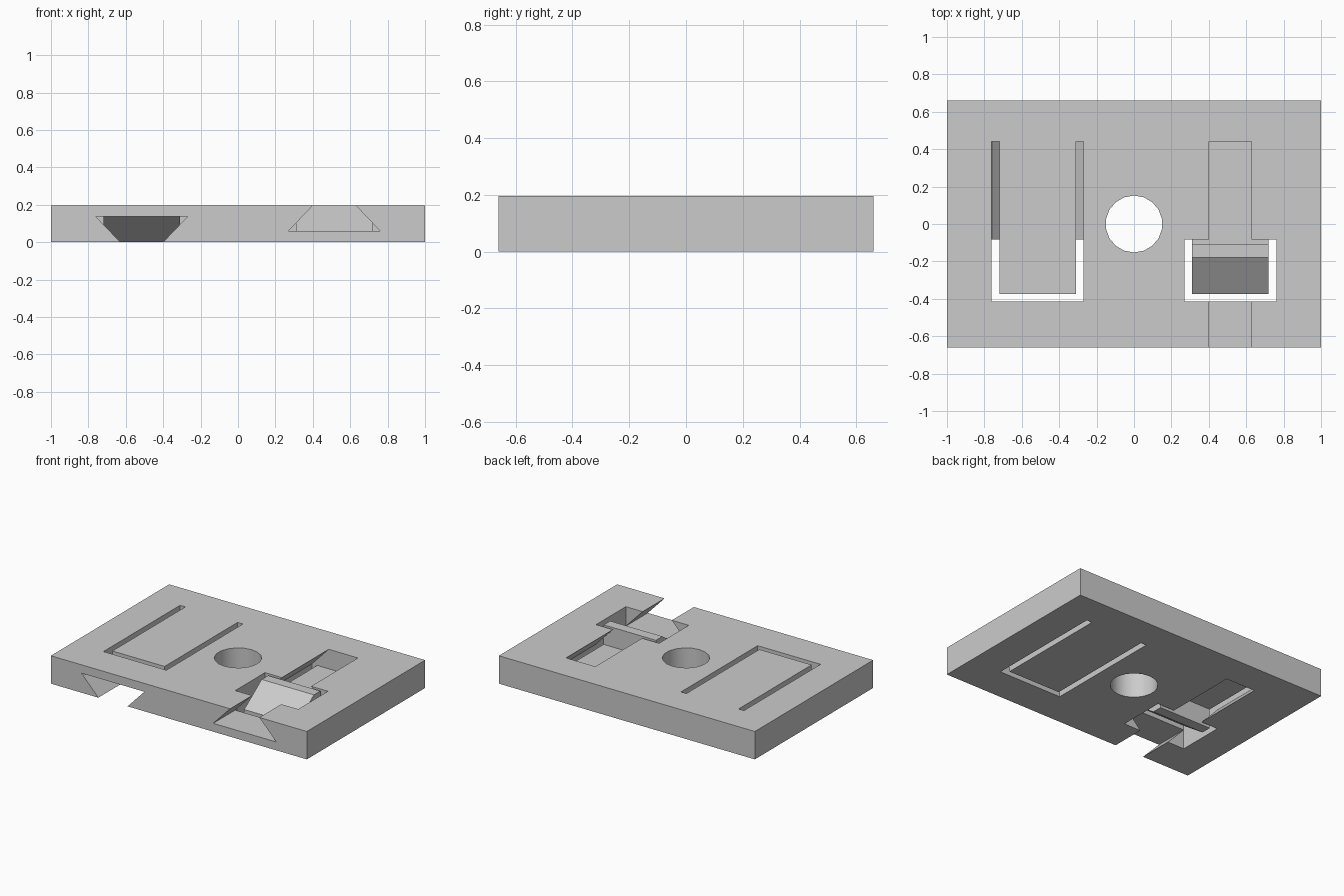
import bpy
import bmesh
import math

cube = bpy.data.objects.get("Cube")
if cube:
    bpy.data.objects.remove(cube, do_unlink=True)

HEIGHT, DEPTH = 0.197, 1.32
FLOOR = 0.059          # tongue thickness, also the channel floor
CENTRE = 0.515         # x of each clip
WIDE, NARROW, TONGUE = 0.246, 0.114, 0.204   # half widths
FRONT, TIP, BACK, ROOT = -0.415, -0.375, -0.083, 0.44

grey = bpy.data.materials.new("plain grey")
grey.use_nodes = True
grey.diffuse_color = (0.6, 0.6, 0.6, 1)
grey.node_tree.nodes["Principled BSDF"].inputs["Base Color"].default_value = (0.6, 0.6, 0.6, 1)


def prism(name, profile, place, start, end):
    """Extrude a 2D profile; place(u, v, w) turns it into a 3D point."""
    bm = bmesh.new()
    ends = [[bm.verts.new(place(u, v, w)) for u, v in profile] for w in (start, end)]
    for ring in ends:
        bm.faces.new(ring)
    for i in range(len(profile)):
        j = (i + 1) % len(profile)
        bm.faces.new((ends[0][i], ends[0][j], ends[1][j], ends[1][i]))
    bmesh.ops.recalc_face_normals(bm, faces=bm.faces)
    mesh = bpy.data.meshes.new(name)
    bm.to_mesh(mesh)
    bm.free()
    mesh.materials.append(grey)
    obj = bpy.data.objects.new(name, mesh)
    bpy.context.collection.objects.link(obj)
    return obj


def box(name, x0, x1, y0, y1, z0, z1):
    return prism(name, [(x0, y0), (x1, y0), (x1, y1), (x0, y1)],
                 lambda u, v, w: (u, v, w), z0, z1)


def combine(target, tool, operation):
    mod = target.modifiers.new(operation.lower(), 'BOOLEAN')
    mod.operation, mod.object, mod.solver = operation, tool, 'EXACT'
    bpy.context.view_layer.objects.active = target
    bpy.ops.object.modifier_apply(modifier=mod.name)
    bpy.data.objects.remove(tool, do_unlink=True)


# Base plate with the round centre hole
plate = box("base_plate", -1, 1, -DEPTH / 2, DEPTH / 2, 0, HEIGHT)
SIDES = 18
ring = [(0.152 * math.sin(math.tau * i / SIDES), 0.152 * math.cos(math.tau * i / SIDES))
        for i in range(SIDES)]
combine(plate, prism("hole_cutter", ring, lambda u, v, w: (u, v, w), -1, 1), 'DIFFERENCE')


def flip(obj, turned):
    """Move a part to its clip; the second clip is turned upside down."""
    for v in obj.data.vertices:
        x, y, z = v.co
        x += CENTRE
        v.co = (-x, y, HEIGHT - z) if turned else (x, y, z)
    return obj


for turned in (False, True):
    # Dovetail channel running in from the front edge
    dovetail = [(-WIDE, FLOOR), (WIDE, FLOOR), (NARROW, HEIGHT), (NARROW, 1),
                (-NARROW, 1), (-NARROW, HEIGHT)]
    cutters = [
        prism("channel_cutter", dovetail, lambda u, v, w: (u, w, v), -1, ROOT),
        # Window above the latch
        box("window_cutter", -WIDE, WIDE, FRONT, BACK, FLOOR, 1),
        # U-shaped slot freeing the tongue
        box("slot_cutter", -WIDE, -TONGUE, FRONT, ROOT, -1, FLOOR + 0.0005),
        box("slot_cutter", TONGUE, WIDE, FRONT, ROOT, -1, FLOOR + 0.0005),
        box("slot_cutter", -WIDE, WIDE, FRONT, TIP, -1, FLOOR + 0.0005),
    ]
    for cutter in cutters:
        combine(plate, flip(cutter, turned), 'DIFFERENCE')

    # Ramped latch hook on the tongue
    ramp = [(TIP, FLOOR), (-0.18, HEIGHT), (-0.108, HEIGHT), (-0.108, FLOOR)]
    hook = prism("latch_hook", ramp, lambda u, v, w: (w, u, v), -TONGUE, TONGUE)
    combine(plate, flip(hook, turned), 'UNION')

# Smooth the hole wall, keep the hard edges
bpy.ops.object.select_all(action='DESELECT')
plate.select_set(True)
bpy.context.view_layer.objects.active = plate
bpy.ops.object.shade_smooth_by_angle(angle=math.radians(30))
